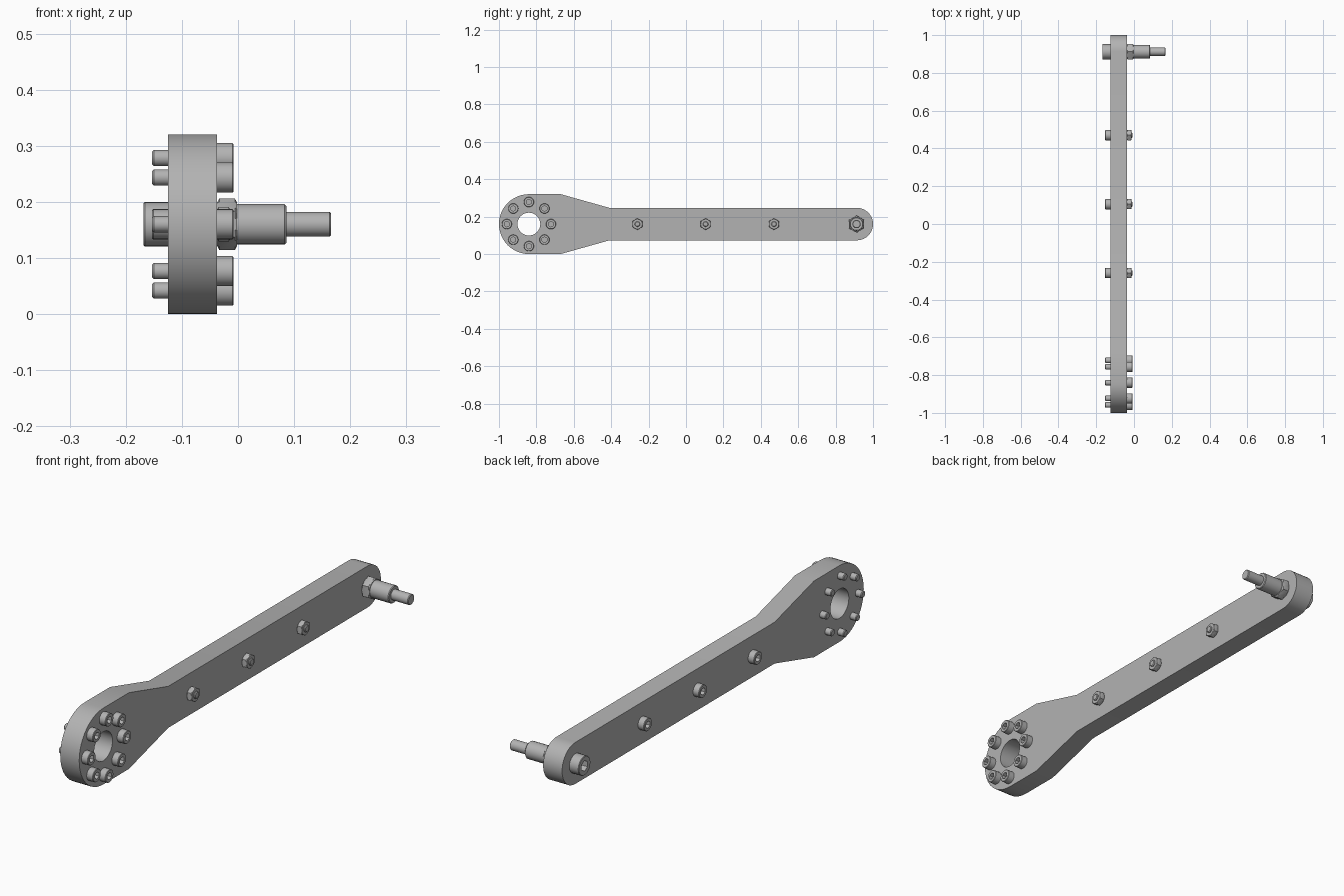
import bpy, bmesh
from math import sin, cos, pi, radians

if "Cube" in bpy.data.objects:
    bpy.data.objects.remove(bpy.data.objects["Cube"])

steel = bpy.data.materials.new("grey steel")
steel.use_nodes = True
GREY = (0.45, 0.45, 0.45, 1)
steel.diffuse_color = GREY
steel.node_tree.nodes["Principled BSDF"].inputs["Base Color"].default_value = GREY

ZC = 0.16                     # height of the arm's centre line
LEFT, RIGHT = -0.037, -0.125  # the two flat sides of the arm
HUB_Y, PIN_Y = -0.84, 0.912
SEGS = 24


def finish(name, bm):
    bmesh.ops.recalc_face_normals(bm, faces=bm.faces[:])
    mesh = bpy.data.meshes.new(name)
    bm.to_mesh(mesh)
    bm.free()
    mesh.materials.append(steel)
    obj = bpy.data.objects.new(name, mesh)
    bpy.context.collection.objects.link(obj)
    bpy.ops.object.select_all(action="DESELECT")
    obj.select_set(True)
    bpy.context.view_layer.objects.active = obj
    bpy.ops.object.shade_smooth_by_angle(angle=radians(25))
    return obj


def turned(name, y, z, base, side, rings):
    """Solid along x; rings are (distance, radius, shape), shape being round or hex."""
    bm = bmesh.new()
    loops = []
    for dist, radius, shape in rings:
        loop = []
        for i in range(SEGS):
            a = 2 * pi * i / SEGS
            r = radius
            if shape == "hex":
                r *= cos(pi / 6) / cos(a % (pi / 3) - pi / 6)
            loop.append(bm.verts.new((base + side * dist, y + r * sin(a), z + r * cos(a))))
        loops.append(loop)
    for a, b in zip(loops, loops[1:]):
        for i in range(SEGS):
            j = (i + 1) % SEGS
            bm.faces.new((a[i], a[j], b[j], b[i]))
    bm.faces.new(loops[0])
    bm.faces.new(loops[-1])
    return finish(name, bm)


def socket_head(name, y, z, base, side, radius, height):
    turned(name, y, z, base, side, [
        (0, radius, "round"), (height - 0.002, radius, "round"),
        (height, radius - 0.002, "round"), (height, radius * 0.55, "hex"),
        (height * 0.4, radius * 0.55, "hex")])


def shaft(name, y, z, base, side, radius, length):
    turned(name, y, z, base, side, [
        (-0.01, radius, "round"), (length - 0.003, radius, "round"),
        (length, radius - 0.003, "round")])


def nut(name, y, z, base, side, radius, height):
    c = radius * 0.08
    turned(name, y, z, base, side, [
        (0, radius * 0.85, "round"), (c, radius, "hex"),
        (height - c, radius, "hex"), (height, radius * 0.85, "round")])


# Arm: wide hub end, taper, slim bar with a rounded tip, and a round bore
def arc(y, radius, start, end, steps):
    angles = [radians(start + (end - start) * i / steps) for i in range(steps + 1)]
    return [(y + radius * cos(a), ZC + radius * sin(a)) for a in angles]


hub, tip = 0.16, 0.087
outline = (arc(HUB_Y, hub, 90, 270, 24)
           + [(-0.67, ZC - hub), (-0.41, ZC - tip)]
           + arc(1 - tip, tip, -90, 90, 20)
           + [(-0.41, ZC + tip), (-0.67, ZC + hub)])
bore = arc(HUB_Y, 0.061, 0, 360, 32)[:-1]

bm = bmesh.new()
edges = []
for loop in (outline, bore):
    vs = [bm.verts.new((RIGHT, y, z)) for y, z in loop]
    edges += [bm.edges.new((v, vs[i - 1])) for i, v in enumerate(vs)]
bmesh.ops.triangle_fill(bm, edges=edges, use_beauty=True)
grown = bmesh.ops.extrude_face_region(bm, geom=bm.faces[:], use_keep_orig=True)
bmesh.ops.translate(bm, vec=(LEFT - RIGHT, 0, 0),
                    verts=[g for g in grown["geom"] if isinstance(g, bmesh.types.BMVert)])
finish("arm", bm)

# Ring of eight bolts around the bore
for k in range(8):
    a = k * pi / 4
    y, z = HUB_Y + 0.118 * cos(a), ZC + 0.118 * sin(a)
    socket_head(f"hub_bolt_head_{k + 1}", y, z, LEFT, 1, 0.027, 0.029)
    shaft(f"hub_bolt_end_{k + 1}", y, z, RIGHT, -1, 0.0145, 0.028)

# Three bolts with nuts along the bar
for k in range(3):
    y = -0.26 + 0.365 * k
    socket_head(f"bar_bolt_head_{k + 1}", y, ZC, RIGHT, -1, 0.027, 0.028)
    nut(f"bar_nut_{k + 1}", y, ZC, LEFT, 1, 0.031, 0.023)
    shaft(f"bar_bolt_end_{k + 1}", y, ZC, LEFT, 1, 0.0145, 0.029)

# Handle pin at the tip
socket_head("pin_head", PIN_Y, ZC, RIGHT, -1, 0.04, 0.043)
nut("pin_nut", PIN_Y, ZC, LEFT, 1, 0.046, 0.035)
shaft("pin_sleeve", PIN_Y, ZC, LEFT, 1, 0.036, 0.123)
shaft("pin_end", PIN_Y, ZC, LEFT, 1, 0.022, 0.203)
